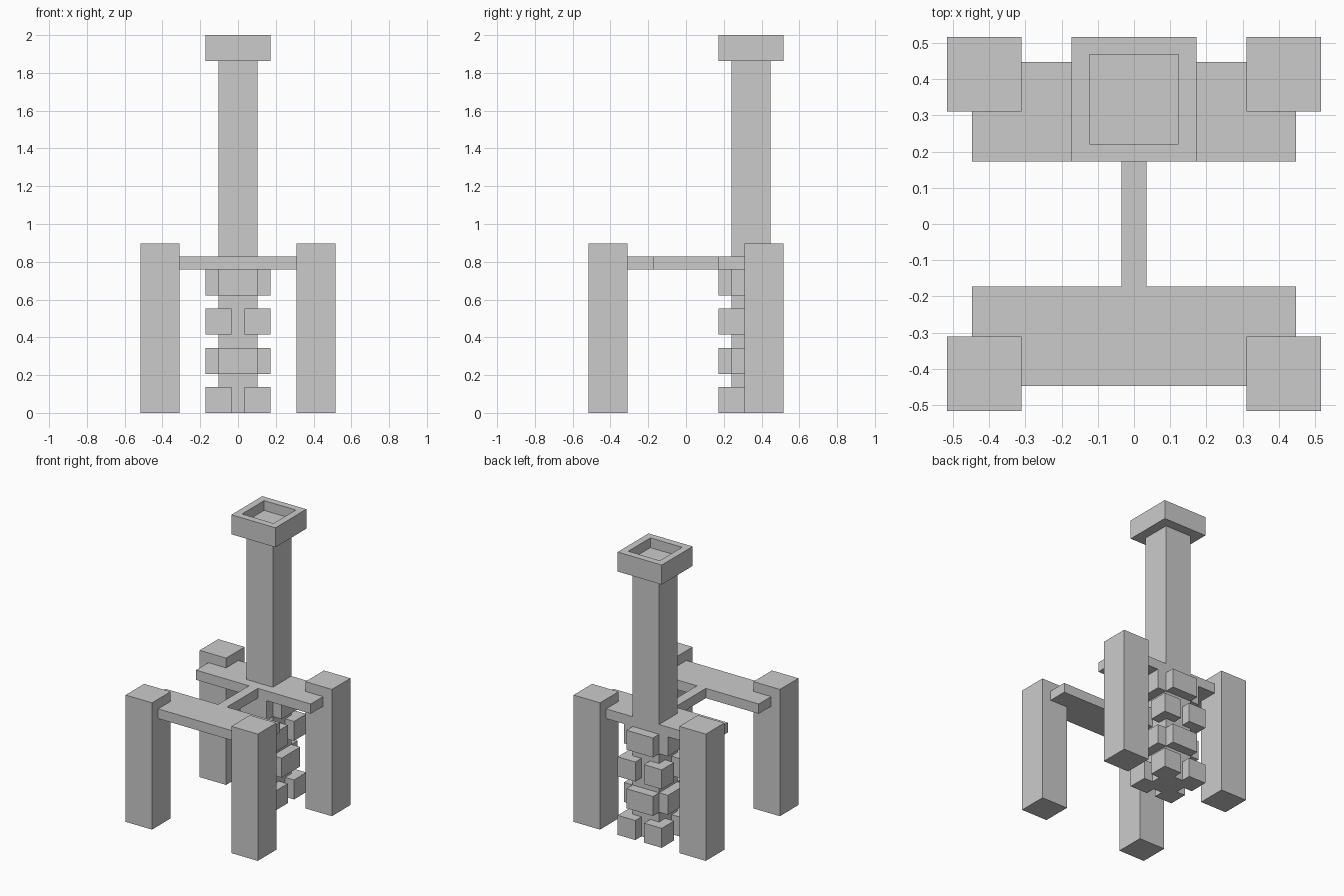
import bpy
import bmesh

if "Cube" in bpy.data.objects:
    bpy.data.objects.remove(bpy.data.objects["Cube"])

U = 2 / 29      # the model sits on a block grid, 29 blocks tall
TY = 5          # tower centre in y, in blocks


def box(name, x, y, z):
    """Box from (min, max) ranges given in blocks."""
    bm = bmesh.new()
    bmesh.ops.create_cube(bm, size=1)
    for v in bm.verts:
        v.co = [(r[0] if c < 0 else r[1]) * U for c, r in zip(v.co, (x, y, z))]
    mesh = bpy.data.meshes.new(name)
    bm.to_mesh(mesh)
    bm.free()
    ob = bpy.data.objects.new(name, mesh)
    bpy.context.collection.objects.link(ob)
    return ob


# Four corner pillars
for sx in (-6, 6):
    for sy in (-6, 6):
        box("corner_pillar", (sx - 1.5, sx + 1.5), (sy - 1.5, sy + 1.5), (0, 13))

# H-shaped deck
box("front_deck", (-6.5, 6.5), (-6.5, -2.5), (11, 12))
box("back_deck", (-6.5, 6.5), (2.5, 6.5), (11, 12))
box("deck_bridge", (-0.5, 0.5), (-2.5, 2.5), (11, 12))

# Tower shaft
box("tower_shaft", (-1.5, 1.5), (TY - 1.5, TY + 1.5), (0, 27))

# Cap with a sunken square in the top
cap = box("tower_cap", (-2.5, 2.5), (TY - 2.5, TY + 2.5), (27, 29))
bm = bmesh.new()
bm.from_mesh(cap.data)
bm.normal_update()
top = max(bm.faces, key=lambda f: f.calc_center_median().z)
bmesh.ops.inset_region(bm, faces=[top], thickness=U)
floor = bmesh.ops.extrude_face_region(bm, geom=[top])["geom"]
bmesh.ops.delete(bm, geom=[top], context="FACES_ONLY")
bmesh.ops.translate(bm, vec=(0, 0, -U), verts=[g for g in floor if isinstance(g, bmesh.types.BMVert)])
bmesh.ops.recalc_face_normals(bm, faces=bm.faces)
bm.to_mesh(cap.data)
bm.free()

# Alternating stone courses around the tower base
for z in (0, 6):
    for sx in (-1.5, 1.5):
        for sy in (TY - 1.5, TY + 1.5):
            box("corner_stone", (sx - 1, sx + 1), (sy - 1, sy + 1), (z, z + 2))
for z in (3, 9):
    for s in (-2, 2):
        box("side_stone", (s - 0.5, s + 0.5), (TY - 1.5, TY + 1.5), (z, z + 2))
        box("face_stone", (-1.5, 1.5), (TY + s - 0.5, TY + s + 0.5), (z, z + 2))
